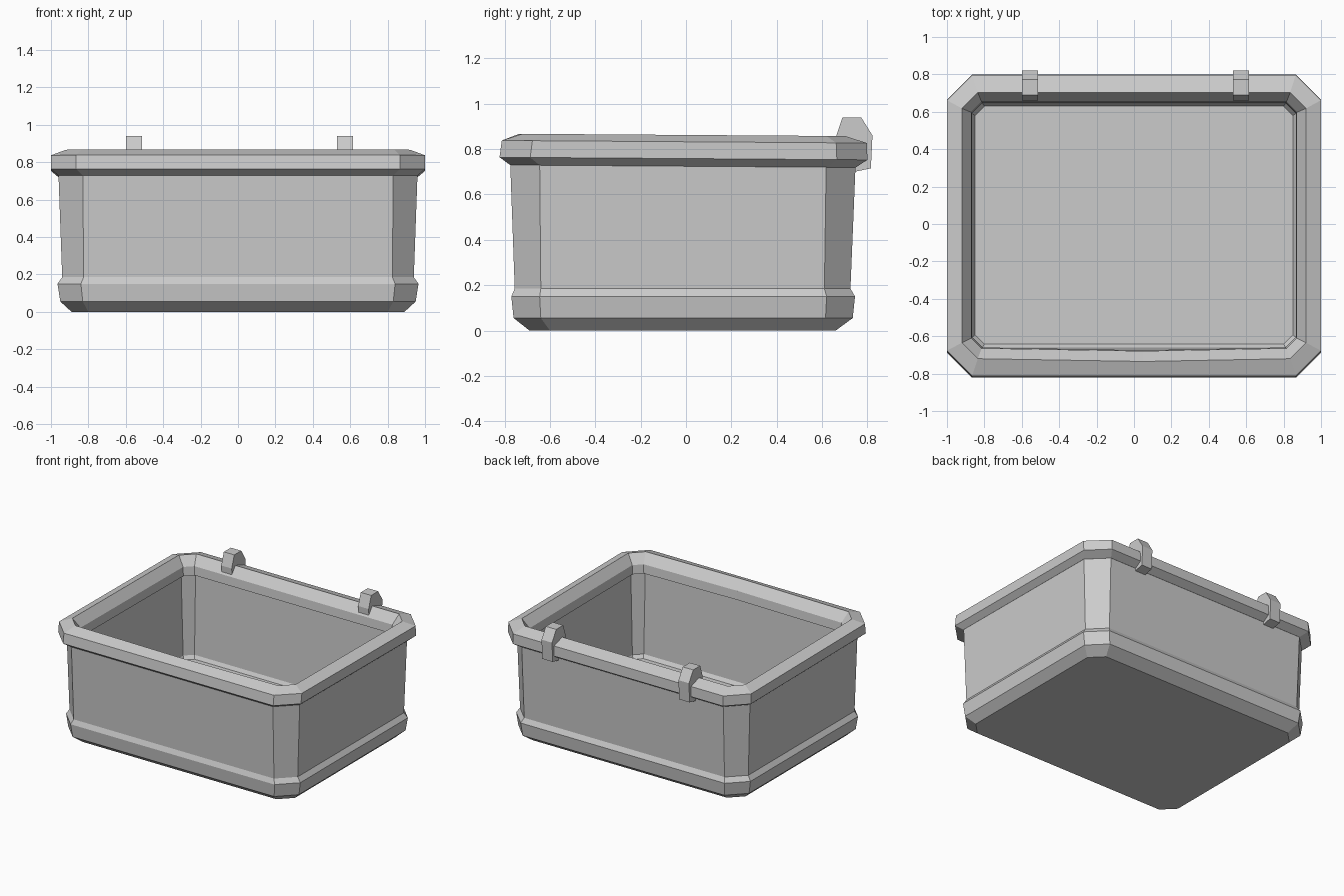
import bpy
import bmesh

cube = bpy.data.objects.get("Cube")
if cube:
    bpy.data.objects.remove(cube)

grey = bpy.data.materials.new("plain grey")
grey.use_nodes = True
grey.diffuse_color = (0.6, 0.6, 0.6, 1)
grey.node_tree.nodes["Principled BSDF"].inputs["Base Color"].default_value = (0.6, 0.6, 0.6, 1)


def finish(bm, name):
    bmesh.ops.recalc_face_normals(bm, faces=bm.faces)
    mesh = bpy.data.meshes.new(name)
    bm.to_mesh(mesh)
    bm.free()
    mesh.materials.append(grey)
    obj = bpy.data.objects.new(name, mesh)
    bpy.context.collection.objects.link(obj)
    return obj


def ring(bm, half_x, front, back, z, cut, bow, tilt):
    """Rectangle with cut corners, bowed at the front, sloping down to the back."""
    pts = []
    for x, y, sx, sy in ((half_x, back, 1, 1), (-half_x, back, -1, 1),
                         (-half_x, front, -1, -1), (half_x, front, 1, -1)):
        pair = [(x, y - sy * cut), (x - sx * cut, y)]
        pts += pair if sx * sy > 0 else pair[::-1]
    pts.insert(6, (0.05, front - bow))
    return [bm.verts.new((x, y, z - tilt * y)) for x, y in pts]


def loft(name, sections, closed, tilt=0):
    bm = bmesh.new()
    rings = [ring(bm, *s, tilt) for s in sections]
    pairs = list(zip(rings, rings[1:]))
    if closed:
        pairs.append((rings[-1], rings[0]))
    else:
        bm.faces.new(rings[0])
        bm.faces.new(rings[-1])
    for a, b in pairs:
        for i in range(len(a)):
            j = (i + 1) % len(a)
            bm.faces.new((a[i], a[j], b[j], b[i]))
    return finish(bm, name)


# Tub: underside, base band, outer wall, then inner wall down to the floor
loft("tub", [
    (0.89, -0.69, 0.66, 0.0, 0.09, 0),
    (0.95, -0.76, 0.735, 0.055, 0.12, 0),
    (0.965, -0.77, 0.745, 0.15, 0.125, 0),
    (0.94, -0.755, 0.725, 0.185, 0.115, 0),
    (0.96, -0.775, 0.748, 0.74, 0.13, 0),
    (0.885, -0.685, 0.665, 0.74, 0.07, 0),
    (0.865, -0.66, 0.645, 0.135, 0.055, 0),
    (0.85, -0.642, 0.63, 0.11, 0.05, 0),
], closed=False)

# Rim: chamfered band around the opening
loft("rim", [
    (0.96, -0.775, 0.748, 0.724, 0.13, 0),
    (1.0, -0.822, 0.8, 0.758, 0.135, 0),
    (1.0, -0.812, 0.797, 0.832, 0.135, 0),
    (0.92, -0.72, 0.703, 0.862, 0.085, 0.015),
    (0.87, -0.665, 0.652, 0.795, 0.055, 0.015),
    (0.865, -0.66, 0.647, 0.73, 0.055, 0.015),
    (0.885, -0.685, 0.665, 0.73, 0.07, 0),
], closed=True, tilt=0.007)

# Clips hooked over the back of the rim
clip_profile = [(0.66, 0.85), (0.69, 0.94), (0.772, 0.94), (0.822, 0.86),
                (0.815, 0.715), (0.745, 0.7), (0.735, 0.8), (0.662, 0.8)]
for side, left in (("right", -0.6), ("left", 0.528)):
    bm = bmesh.new()
    face = bm.faces.new([bm.verts.new((left, y, z)) for y, z in clip_profile])
    new = bmesh.ops.extrude_face_region(bm, geom=[face])["geom"]
    verts = [v for v in new if isinstance(v, bmesh.types.BMVert)]
    bmesh.ops.translate(bm, verts=verts, vec=(0.086, 0, 0))
    finish(bm, side + "_clip")
